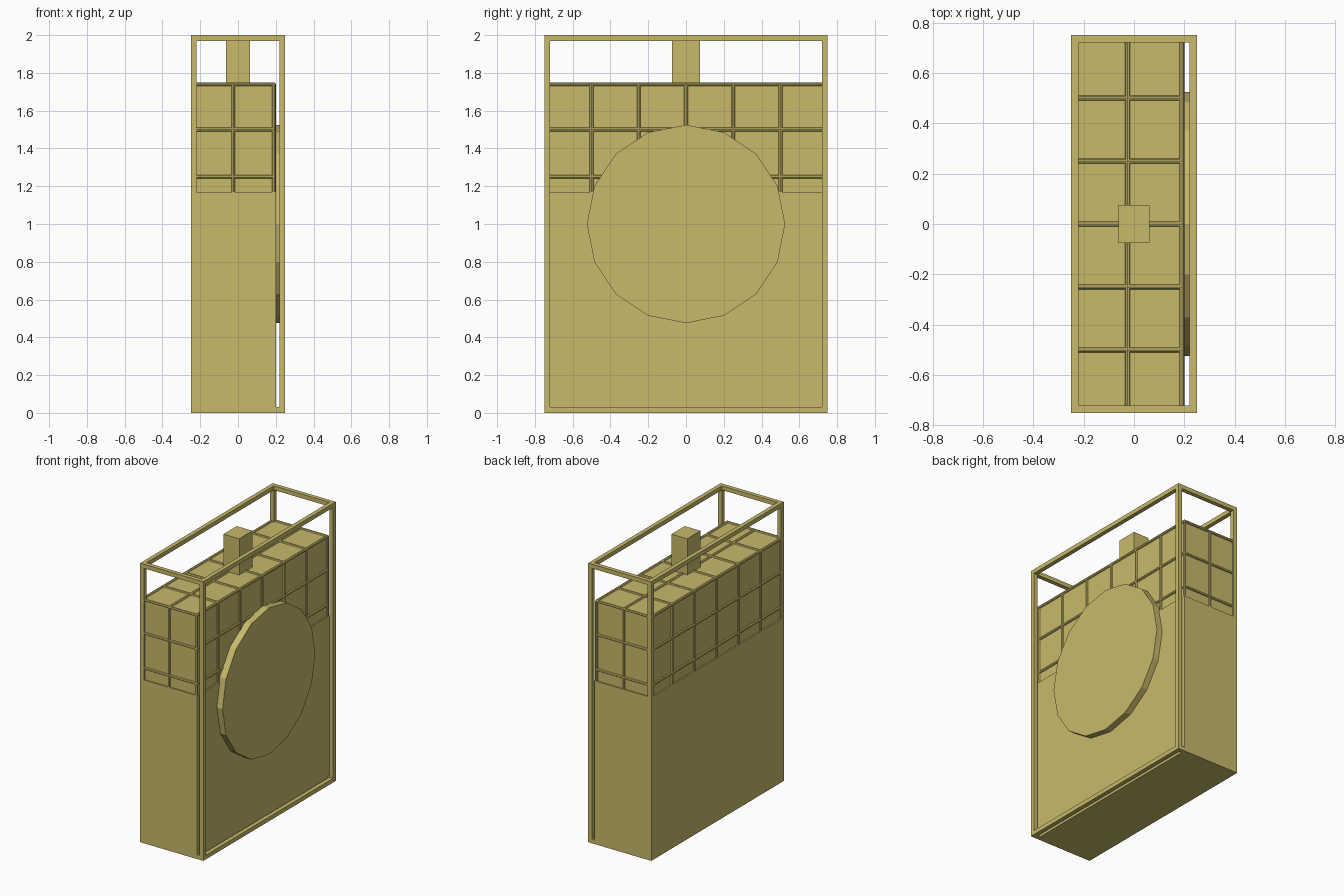
import bpy, bmesh
from math import pi
from mathutils import Matrix, Vector

cube = bpy.data.objects.get("Cube")
if cube:
    bpy.data.objects.remove(cube, do_unlink=True)

COLOUR = (0.58, 0.49, 0.147, 1)
mat = bpy.data.materials.new("straw_yellow")
mat.use_nodes = True
mat.diffuse_color = COLOUR
bsdf = mat.node_tree.nodes["Principled BSDF"]
bsdf.inputs["Base Color"].default_value = COLOUR
bsdf.inputs["Roughness"].default_value = 0.8


def add_box(bm, lo, hi):
    lo, hi = Vector(lo), Vector(hi)
    m = Matrix.Translation((lo + hi) / 2) @ Matrix.Diagonal((*(hi - lo), 1))
    bmesh.ops.create_cube(bm, size=1, matrix=m)


def add_rod(bm, a, b, radius, sides):
    a, b = Vector(a), Vector(b)
    d = b - a
    turn = d.to_track_quat('Z', 'Y').to_matrix().to_4x4()
    bmesh.ops.create_cone(bm, cap_ends=True, segments=sides, radius1=radius,
                          radius2=radius, depth=d.length,
                          matrix=Matrix.Translation((a + b) / 2) @ turn)


def finish(name, bm):
    me = bpy.data.meshes.new(name)
    bm.to_mesh(me)
    bm.free()
    me.materials.append(mat)
    ob = bpy.data.objects.new(name, me)
    bpy.context.scene.collection.objects.link(ob)
    return ob


def box(name, lo, hi):
    bm = bmesh.new()
    add_box(bm, lo, hi)
    return finish(name, bm)


X, Y, Z, BAR = 0.25, 0.75, 2.0, 0.03   # outer frame half sizes, height, bar width
SIDE = 0.2                             # recessed face carrying the disc
LEDGE, TOP, ROD = 1.17, 1.74, 0.01     # lower casing top, core top, rod radius

# Outer frame of twelve square bars
bm = bmesh.new()
for sx in (-X, X - BAR):
    for sy in (-Y, Y - BAR):
        add_box(bm, (sx, sy, 0), (sx + BAR, sy + BAR, Z))
for z in (0, Z - BAR):
    for sx in (-X, X - BAR):
        add_box(bm, (sx, BAR - Y, z), (sx + BAR, Y - BAR, z + BAR))
    for sy in (-Y, Y - BAR):
        add_box(bm, (BAR - X, sy, z), (X - BAR, sy + BAR, z + BAR))
finish("outer_frame", bm)

# Solid lower casing and the slightly smaller core rising out of it
box("lower_casing", (-X, -Y, 0), (SIDE, Y, LEDGE))
x0, x1, y1 = ROD - X, SIDE - ROD, Y - ROD
box("upper_core", (x0, -y1, LEDGE - 0.05), (x1, y1, TOP))

# Grid of round rods over the core
xs = (x0, (x0 + x1) / 2, x1)
ys = (-y1, -0.5, -0.25, 0, 0.25, 0.5, y1)
zs = (1.25, 1.5, TOP)
bm = bmesh.new()
for y in ys:
    for z in zs:
        if z == TOP or abs(y) == y1:
            add_rod(bm, (x0, y, z), (x1, y, z), ROD, 8)
for x in xs:
    for z in zs:
        if z == TOP or x != xs[1]:
            add_rod(bm, (x, -y1, z), (x, y1, z), ROD, 8)
    for y in ys:
        if x != xs[1] or abs(y) == y1:
            add_rod(bm, (x, y, LEDGE - 0.05), (x, y, TOP), ROD, 8)
# Rounded joints at the top corners
for x in (x0, x1):
    for y in (-y1, y1):
        bmesh.ops.create_uvsphere(bm, u_segments=8, v_segments=6, radius=ROD,
                                  matrix=Matrix.Translation((x, y, TOP)))
finish("grid_rods", bm)

# Sixteen-sided disc on the side, with a corner pointing up
bm = bmesh.new()
bmesh.ops.create_cone(bm, cap_ends=True, segments=16, radius1=0.525, radius2=0.525,
                      depth=0.05, matrix=Matrix.Translation((SIDE + 0.02, 0, 1.0))
                      @ Matrix.Rotation(pi / 2, 4, 'Y'))
finish("side_disc", bm)

# Square post on top
box("top_post", (-0.0625, -0.075, TOP - 0.02), (0.0625, 0.075, Z))
